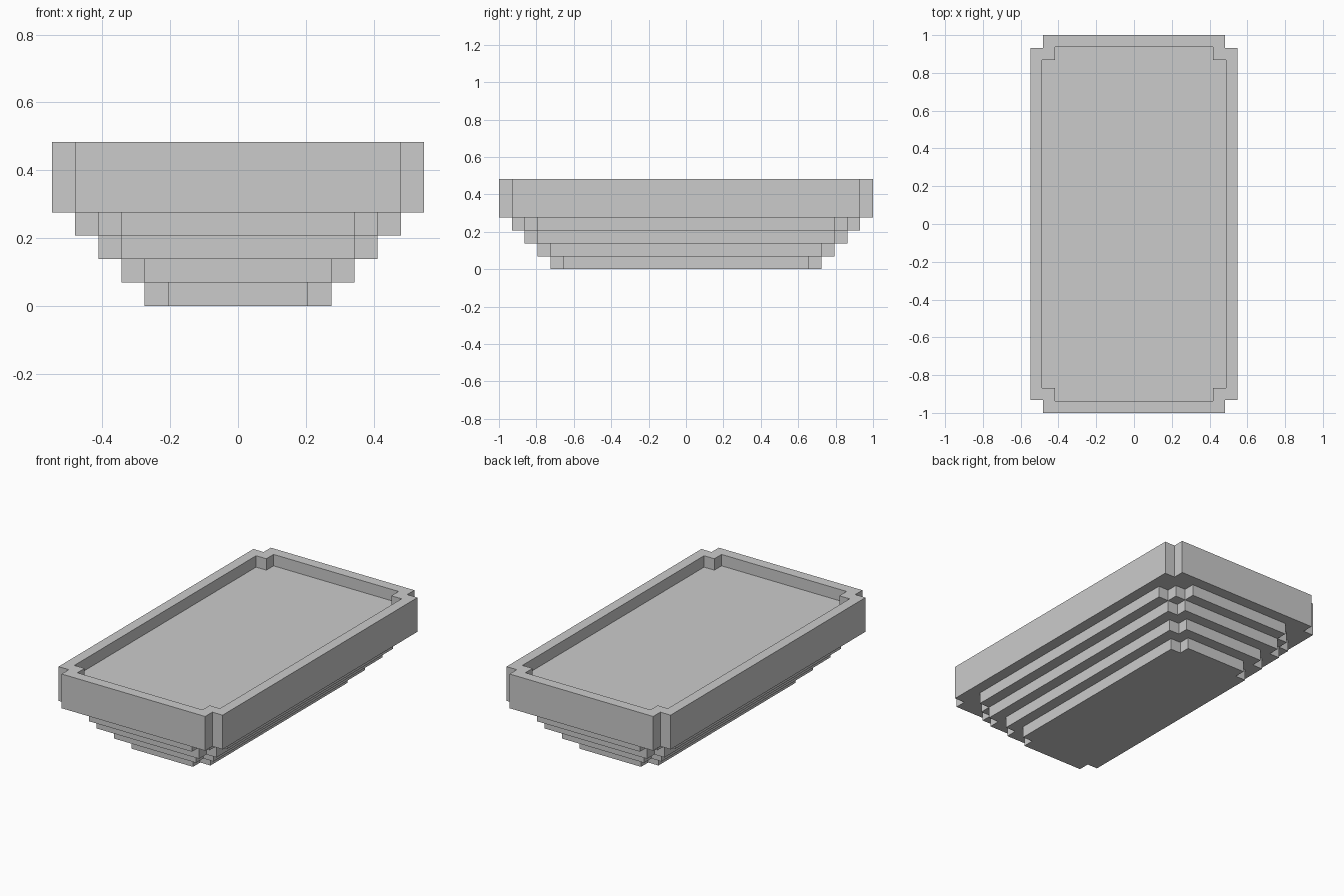
import bpy
import bmesh

if "Cube" in bpy.data.objects:
    bpy.data.objects.remove(bpy.data.objects["Cube"])

STEP_X, STEP_Y, STEP_Z = 0.0685, 0.0688, 0.069


def outline(x, y, notches):
    """Counter-clockwise rectangle whose corners are cut into square steps."""
    corner = [(x, y - notches * STEP_Y)]
    for i in range(1, notches + 1):
        yy = y - (notches - i + 1) * STEP_Y
        corner += [(x - i * STEP_X, yy), (x - i * STEP_X, yy + STEP_Y)]
    left = [(-a, b) for a, b in reversed(corner)]
    half = corner + left
    return half + [(-a, -b) for a, b in half]


def loft(name, rings):
    """Closed solid from a chain of (outline, z) rings, capped at both ends."""
    bm = bmesh.new()
    loops = [[bm.verts.new((x, y, z)) for x, y in pts] for pts, z in rings]
    for low, high in zip(loops, loops[1:]):
        n = len(low)
        for i in range(n):
            j = (i + 1) % n
            bm.faces.new((low[i], low[j], high[j], high[i]))
    bm.faces.new(loops[0][::-1])
    bm.faces.new(loops[-1])
    mesh = bpy.data.meshes.new(name)
    bm.to_mesh(mesh)
    bm.free()
    obj = bpy.data.objects.new(name, mesh)
    bpy.context.collection.objects.link(obj)
    return obj


# Stepped base: four tiers, widening upward; the top one has double-stepped corners
for level, notches in enumerate((1, 1, 1, 2)):
    inset = 4 - level
    plan = outline(0.549 - inset * STEP_X, 1 - inset * STEP_Y, notches)
    loft(f"base_tier_{level + 1}",
         [(plan, level * STEP_Z), (plan, (level + 1) * STEP_Z)])

# Tray: thick upper slab with a raised rim around a shallow recess
outer = outline(0.549, 1.0, 1)
inner = outline(0.487, 0.937, 1)
loft("tray", [(outer, 4 * STEP_Z), (outer, 7 * STEP_Z),
              (inner, 7 * STEP_Z), (inner, 6 * STEP_Z)])
